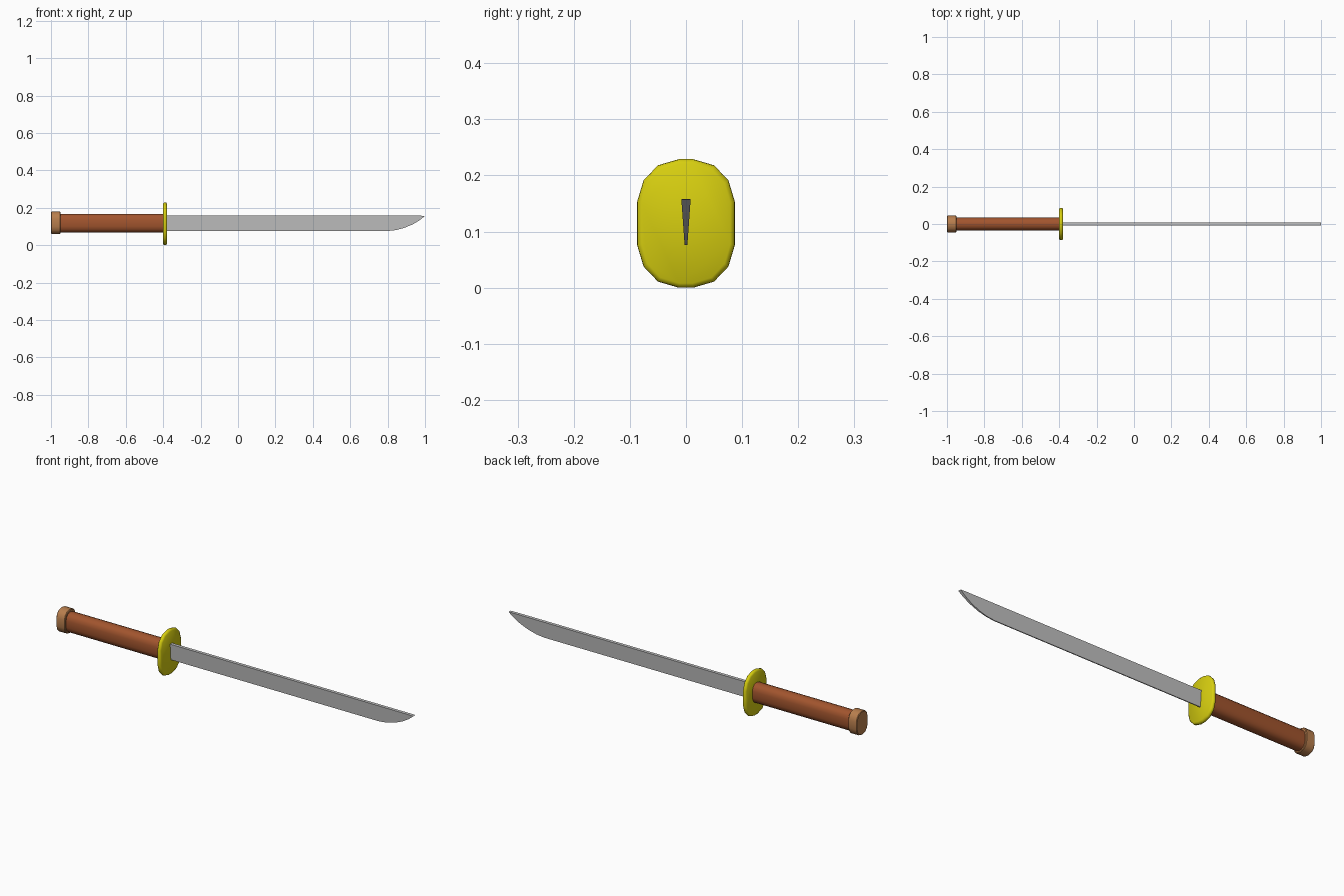
import bpy, bmesh, math

if "Cube" in bpy.data.objects:
    bpy.data.objects.remove(bpy.data.objects["Cube"])


def material(name, rgb):
    m = bpy.data.materials.new(name)
    m.diffuse_color = (*rgb, 1)
    m.use_nodes = True
    m.node_tree.nodes["Principled BSDF"].inputs["Base Color"].default_value = m.diffuse_color
    return m


STEEL = material("steel grey", (0.53, 0.53, 0.53))
GOLD = material("golden yellow", (0.68, 0.62, 0.005))
BROWN = material("reddish brown", (0.36, 0.09, 0.027))
TAN = material("tan", (0.48, 0.21, 0.075))

# One quadrant of the unit cross-section (y, z), mirrored to a 16-sided oval
QUAD = [(1.0, 0.34), (0.87, 0.67), (0.575, 0.905), (0.15, 1.0)]
OVAL = (QUAD + [(-y, z) for y, z in reversed(QUAD)]
        + [(-y, -z) for y, z in QUAD] + [(y, -z) for y, z in reversed(QUAD)])


def finish(bm, name, mat, angle=None):
    bmesh.ops.recalc_face_normals(bm, faces=bm.faces)
    mesh = bpy.data.meshes.new(name)
    bm.to_mesh(mesh)
    bm.free()
    mesh.materials.append(mat)
    ob = bpy.data.objects.new(name, mesh)
    bpy.context.collection.objects.link(ob)
    if angle:
        bpy.ops.object.select_all(action='DESELECT')
        bpy.context.view_layer.objects.active = ob
        ob.select_set(True)
        bpy.ops.object.shade_smooth_by_angle(angle=math.radians(angle))
    return ob


def loft(name, mat, half_y, half_z, zc, rings, angle):
    """Oval sections along x; rings = (x, inset from full size)."""
    bm = bmesh.new()
    loops = [[bm.verts.new((x, y * (half_y - d), zc + z * (half_z - d)))
              for y, z in OVAL] for x, d in rings]
    n = len(OVAL)
    for a, b in zip(loops, loops[1:]):
        for i in range(n):
            j = (i + 1) % n
            bm.faces.new((a[i], a[j], b[j], b[i]))
    bm.faces.new(loops[0])
    bm.faces.new(loops[-1])
    return finish(bm, name, mat, angle)


# Handle, end cap and hand guard
loft("handle", BROWN, 0.035, 0.050, 0.118, [(-0.96, 0), (-0.39, 0)], 40)
loft("end_cap", TAN, 0.045, 0.060, 0.120,
     [(-1.0, 0.003), (-0.997, 0), (-0.953, 0), (-0.95, 0.003)], 40)
loft("hand_guard", GOLD, 0.087, 0.1145, 0.1145,
     [(-0.401, 0.008), (-0.396, 0.001), (-0.390, 0), (-0.384, 0.001), (-0.379, 0.008)], 50)

# Blade: side outline with a wedge thickness that grows towards the spine
TOP, BOTTOM = 0.158, 0.076
edge = [(-0.39, BOTTOM), (0.80, BOTTOM), (0.845, 0.081), (0.89, 0.093),
        (0.935, 0.112), (0.97, 0.133)]
bm = bmesh.new()


def blade_pair(x, z):
    w = 0.0025 + 0.0058 * (z - BOTTOM) / (TOP - BOTTOM)
    return [bm.verts.new((x, s * w, z)) for s in (-1, 1)]


low = [blade_pair(x, z) for x, z in edge]
high = [blade_pair(x, TOP) for x, z in edge]
tip = blade_pair(1.0, TOP - 0.001)
low.append(tip)
high.append(tip)
for i in range(len(edge)):
    for s in (0, 1):
        quad = [low[i][s], low[i + 1][s], high[i + 1][s], high[i][s]]
        bm.faces.new(list(dict.fromkeys(quad)))
    for rail in (low, high):
        bm.faces.new((rail[i][0], rail[i + 1][0], rail[i + 1][1], rail[i][1]))
bm.faces.new((low[0][0], low[0][1], high[0][1], high[0][0]))
finish(bm, "blade", STEEL)
